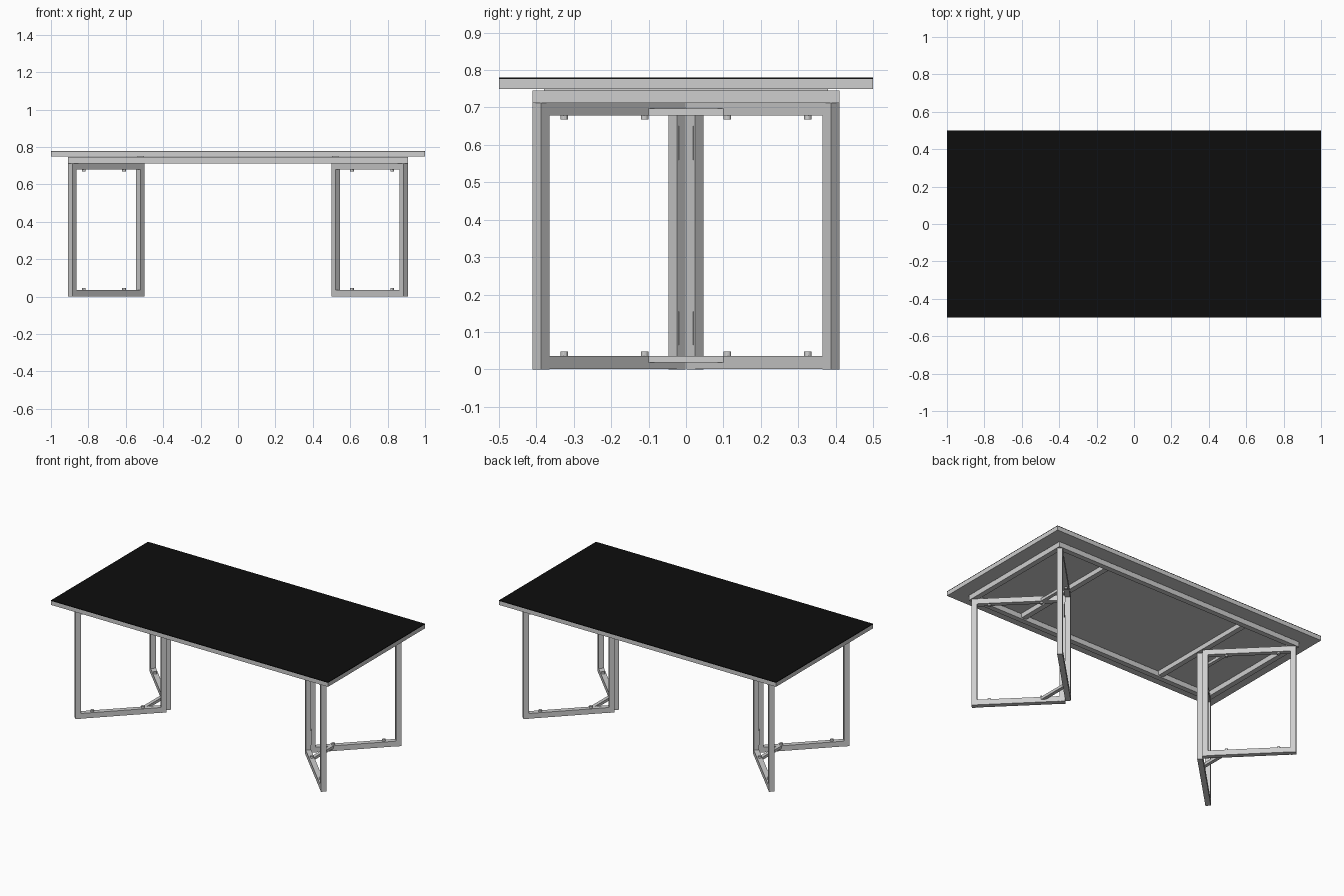
import bpy, bmesh
from math import atan2, sqrt
from mathutils import Matrix, Vector

if "Cube" in bpy.data.objects:
    bpy.data.objects.remove(bpy.data.objects["Cube"], do_unlink=True)


def material(name, rgb):
    m = bpy.data.materials.new(name)
    m.use_nodes = True
    m.diffuse_color = (*rgb, 1)
    m.node_tree.nodes["Principled BSDF"].inputs["Base Color"].default_value = (*rgb, 1)
    return m


GREY = material("light_grey", (0.62, 0.62, 0.62))
BLACK = material("black", (0.004, 0.004, 0.004))


def finish(name, bm, mat):
    mesh = bpy.data.meshes.new(name)
    bm.to_mesh(mesh)
    bm.free()
    mesh.materials.append(mat)
    ob = bpy.data.objects.new(name, mesh)
    bpy.context.collection.objects.link(ob)
    return ob


def box(name, centre, size, mat=GREY, turn=0.0):
    bm = bmesh.new()
    place = Matrix.Translation(centre) @ Matrix.Rotation(turn, 4, "Z")
    bmesh.ops.create_cube(bm, size=1, matrix=place @ Matrix.Diagonal((*size, 1)))
    return finish(name, bm, mat)


def bolt(name, centre, radius=0.01, height=0.012):
    bm = bmesh.new()
    bmesh.ops.create_cone(bm, cap_ends=True, segments=12, radius1=radius, radius2=radius,
                          depth=height, matrix=Matrix.Translation(centre))
    return finish(name, bm, GREY)


# Table top: grey slab with a thin black surface
box("top_slab", (0, 0, 0.763), (2, 1, 0.026))
box("top_surface", (0, 0, 0.778), (2, 1, 0.004), BLACK)

# Rail frame under the top
RAIL = 0.034
for s, side in ((-1, "right"), (1, "left")):
    box(f"end_rail_{side}", (s * (0.91 - RAIL / 2), 0, 0.729), (RAIL, 0.82, 0.033))
    box(f"cross_bar_{side}", (s * 0.52, 0, 0.735), (RAIL, 0.76, 0.03))
for s, side in ((-1, "front"), (1, "back")):
    box(f"long_rail_{side}", (0, s * (0.41 - RAIL / 2), 0.729),
        (1.82 - 2 * RAIL, RAIL, 0.033))

# Four rectangular leg frames, paired in a V at each end
TUBE = 0.032
HEIGHT = 0.712
INNER = Vector((0.522, 0.0235, 0))
OUTER = Vector((0.886, 0.3875, 0))
LENGTH = (OUTER - INNER).length - TUBE


def leg_frame(sx, sy, tag):
    turn = atan2(sy, sx)

    def at(t, z, offset=0.0):
        # point along the frame, pushed sideways towards the paired frame
        p = INNER.lerp(OUTER, t) + Vector((offset, -offset, 0)) / sqrt(2)
        return (sx * p.x, sy * p.y, z)

    for t, post in ((0, "inner"), (1, "outer")):
        box(f"leg_{post}_post_{tag}", at(t, HEIGHT / 2), (TUBE, TUBE, HEIGHT), turn=turn)
    for z, bar in ((0.018, "bottom"), (0.696, "top")):
        box(f"leg_{bar}_bar_{tag}", at(0.5, z), (LENGTH, TUBE, 0.034), turn=turn)
    for t in (0.24, 0.83):
        bolt("bottom_bolt_" + tag, at(t, 0.041))
        bolt("top_bolt_" + tag, at(t, 0.674))
    for z in (0.11, 0.605):
        box("hinge_leaf_" + tag, at(0, z, TUBE / 2 + 0.001), (0.022, 0.003, 0.09), turn=turn)


for sx, side in ((-1, "right"), (1, "left")):
    for sy, end in ((-1, "front"), (1, "back")):
        leg_frame(sx, sy, f"{end}_{side}")
    # Short braces tying each pair of frames together
    for z, level in ((0.027, "bottom"), (0.688, "top")):
        box(f"{level}_brace_{side}", (sx * 0.61, 0, z), (0.022, 0.21, 0.018))
